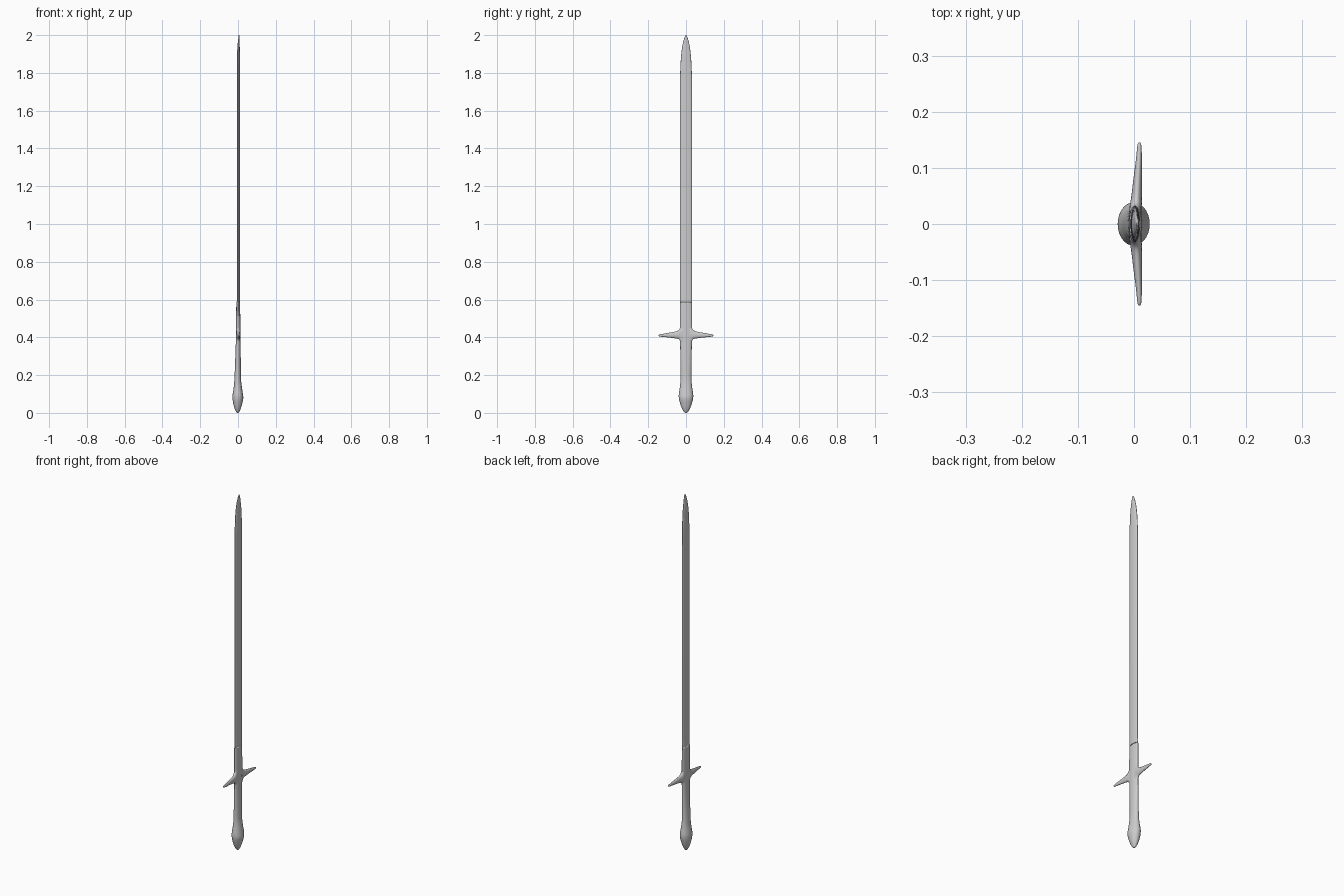
import bpy, bmesh, math
from mathutils import Vector

if "Cube" in bpy.data.objects:
    bpy.data.objects.remove(bpy.data.objects["Cube"])


def resample(rows, steps):
    """Catmull-Rom through the rows so the profile flows smoothly."""
    out = []
    for i in range(len(rows) - 1):
        p0, p1 = rows[max(i - 1, 0)], rows[i]
        p2, p3 = rows[i + 1], rows[min(i + 2, len(rows) - 1)]
        for s in range(steps):
            t = s / steps
            out.append([0.5 * (2 * b + (c - a) * t + (2 * a - 5 * b + 4 * c - d) * t * t
                               + (3 * b - a - 3 * c + d) * t ** 3)
                        for a, b, c, d in zip(p0, p1, p2, p3)])
    out.append(rows[-1])
    return out


def loft(name, rows, place, sides=28, steps=4):
    """Elliptical sections: row = (station, x_min, x_max, low, high)."""
    bm = bmesh.new()
    rings = []
    for st, x0, x1, lo, hi in resample(rows, steps):
        ring = []
        for k in range(sides):
            a = 2 * math.pi * k / sides
            x = (x0 + x1) / 2 + (x1 - x0) / 2 * math.cos(a)
            v = (lo + hi) / 2 + (hi - lo) / 2 * math.sin(a)
            ring.append(bm.verts.new(place(st, x, v)))
        rings.append(ring)
    for a, b in zip(rings, rings[1:]):
        for k in range(sides):
            n = (k + 1) % sides
            bm.faces.new((a[k], a[n], b[n], b[k]))
    bm.faces.new(rings[0])
    bm.faces.new(rings[-1])
    bmesh.ops.recalc_face_normals(bm, faces=bm.faces)
    me = bpy.data.meshes.new(name)
    bm.to_mesh(me)
    bm.free()
    ob = bpy.data.objects.new(name, me)
    bpy.context.collection.objects.link(ob)
    for p in me.polygons:
        p.use_smooth = len(p.vertices) == 4
    return ob


def upright(profile):
    return [(z, x0, x1, -w, w) for z, x0, x1, w in profile]


def along_z(st, x, v):
    return Vector((x, v, st))


# Grip with swollen, pointed pommel
loft("grip_and_pommel", upright([
    (0.0, -0.005, 0.003, 0.005), (0.01, -0.012, 0.009, 0.014),
    (0.03, -0.020, 0.017, 0.024), (0.06, -0.027, 0.025, 0.034),
    (0.08, -0.029, 0.028, 0.038), (0.10, -0.028, 0.026, 0.038),
    (0.14, -0.022, 0.020, 0.032), (0.18, -0.019, 0.016, 0.029),
    (0.25, -0.016, 0.015, 0.029), (0.36, -0.012, 0.014, 0.031),
    (0.41, -0.011, 0.014, 0.033)]), along_z)

# Long blade with rounded tip
loft("blade", upright([
    (0.41, -0.011, 0.014, 0.033), (0.46, -0.010, 0.013, 0.033),
    (0.58, -0.009, 0.011, 0.032), (0.64, -0.006, 0.010, 0.032),
    (1.20, -0.006, 0.010, 0.032), (1.70, -0.006, 0.010, 0.032),
    (1.82, -0.006, 0.010, 0.030), (1.90, -0.005, 0.010, 0.025),
    (1.95, -0.002, 0.009, 0.018), (1.985, 0.002, 0.009, 0.009),
    (2.0, 0.004, 0.008, 0.002)]), along_z)

# Crossguard arms, flared where they meet the blade
ARM = [(0.015, -0.009, 0.013, 0.355, 0.475), (0.029, -0.008, 0.013, 0.375, 0.457),
       (0.036, -0.007, 0.014, 0.388, 0.442), (0.048, -0.005, 0.014, 0.393, 0.433),
       (0.08, -0.001, 0.014, 0.398, 0.426), (0.12, 0.004, 0.014, 0.402, 0.419),
       (0.14, 0.006, 0.013, 0.405, 0.415), (0.145, 0.008, 0.011, 0.408, 0.412)]
for side, label in ((1, "back"), (-1, "front")):
    loft("guard_arm_" + label, ARM, lambda st, x, v, s=side: Vector((x, s * st, v)))
